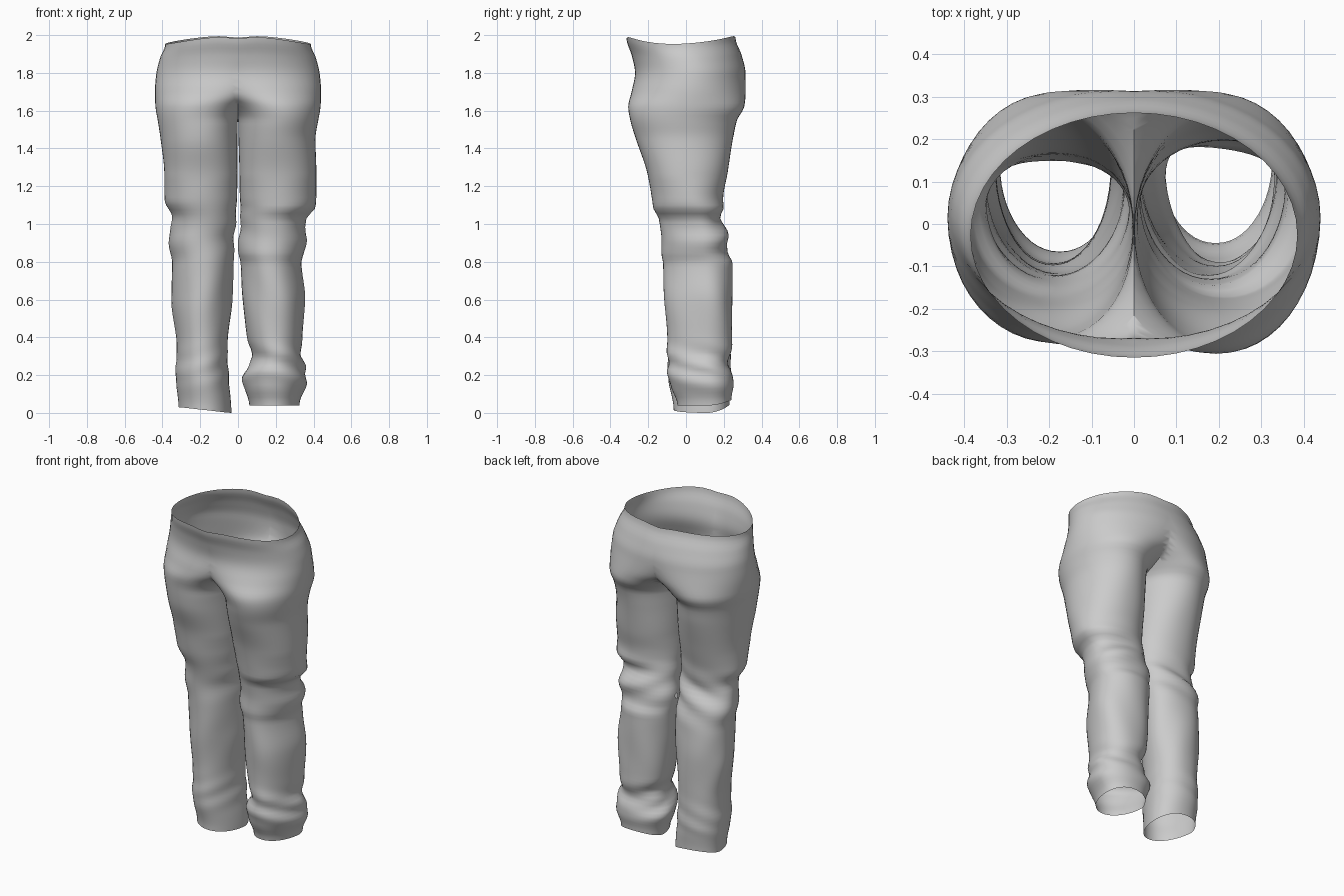
import bpy, bmesh, math

if "Cube" in bpy.data.objects:
    bpy.data.objects.remove(bpy.data.objects["Cube"])

# Rows: height, inner x, outer x, front y, back y. Negative inner x overlaps
# the other side and is trimmed at the centre, which forms the crotch curve.
SEAT = [
    (2.00, -.385, .385, -.315, .262), (1.90, -.413, .413, -.287, .295),
    (1.80, -.36, .432, -.270, .315), (1.70, -.21, .44, -.288, .316),
    (1.62, -.05, .437, -.306, .308), (1.55, .001, .425, -.295, .270),
    (1.45, .003, .410, -.265, .248)]
RIGHT = [
    (1.27, .008, .415, -.205, .22), (1.12, .01, .415, -.178, .195),
    (1.08, .015, .405, -.172, .20), (1.03, .015, .36, -.145, .185),
    (.92, .003, .362, -.13, .225), (.85, .002, .35, -.13, .22),
    (.79, .015, .335, -.12, .245), (.60, .025, .355, -.115, .245),
    (.38, .05, .34, -.10, .245), (.30, .08, .335, -.10, .235),
    (.25, .05, .352, -.095, .22), (.17, .025, .365, -.09, .255),
    (.04, .06, .325, -.045, .24)]
LEFT = [
    (1.27, .003, .390, -.20, .20), (1.12, .006, .388, -.172, .165),
    (1.03, .012, .345, -.145, .155), (.92, .02, .37, -.125, .19),
    (.80, .022, .35, -.12, .22), (.60, .032, .35, -.11, .235),
    (.35, .055, .325, -.095, .235), (.20, .05, .33, -.095, .24),
    (0, .035, .315, -.065, .23)]
SEGS = 48
STEP = .022


def smooth_rows(rows):
    """Resample the rows with limited tangents so they do not overshoot."""
    def slope(i, k):
        if i == 0 or i == len(rows) - 1:
            return 0
        a, b, c = rows[i - 1], rows[i], rows[i + 1]
        s, t = (b[k] - a[k]) / (b[0] - a[0]), (c[k] - b[k]) / (c[0] - b[0])
        return 2 * s * t / (s + t) if s * t > 0 else 0
    out = []
    for i in range(len(rows) - 1):
        a, b = rows[i], rows[i + 1]
        h = b[0] - a[0]
        n = max(2, round(-h / STEP))
        for j in range(n):
            t = j / n
            row = [a[0] + h * t]
            for k in range(1, 5):
                row.append((2*t**3 - 3*t**2 + 1) * a[k] + (3*t**2 - 2*t**3) * b[k]
                           + h * ((t**3 - 2*t**2 + t) * slope(i, k)
                                  + (t**3 - t**2) * slope(i + 1, k)))
            out.append(row)
    return out + [list(rows[-1])]


def bump(v, mid, width):
    return math.exp(-((v - mid) / width) ** 2)


def folds(z, ang, phase, ankle):
    """Diagonal creases at the knee, ankle and shin."""
    back = .5 + .5 * math.sin(ang)
    f = .009 * bump(z, .97, .12) * (.1 + back) * math.sin(40 * z + 3 * math.cos(ang) + phase)
    f += ankle * bump(z, .24, .09) * math.sin(50 * z + 3 * math.sin(ang + phase))
    f += .003 * bump(z, .6, .2) * math.sin(10 * z + 4 * ang + phase)
    return f


def add_half(bm, rows, side, phase, ankle, hem_out, hem_back, flat):
    half = bmesh.new()
    rings = []
    for z, xi, xo, yf, yb in smooth_rows(rows):
        ring = []
        # Lower legs are egg-shaped: narrow shin in front, broad behind
        thigh = bump(z, 1.3, .13)
        leg = min(1, max(0, (1.25 - z) / .25))
        p = 2 / (2.0 + .15 * max(leg, thigh))
        cx, rx = (xi + xo) / 2, (xo - xi) / 2
        cy = yf + (yb - yf) * (.5 + .12 * leg)
        for i in range(SEGS):
            ang = 2 * math.pi * i / SEGS
            c, s = math.cos(ang), math.sin(ang)
            d = folds(z, ang, phase, ankle) if z < 1.42 else 0
            ry = yb - cy if s > 0 else cy - yf
            egg = 1 - .12 * leg * max(0, -s)
            x = cx + (rx + d) * egg * math.copysign(abs(c) ** p, c)
            y = cy + (ry + d) * math.copysign(abs(s) ** p, s)
            # One side of the seat is flatter in front
            y += flat * bump(z, 1.58, .12) * min(1, max(0, x) / .2) * max(0, -s)
            # Wavy waist edge and tilted hem
            top = max(0, (z - 1.8) / .2)
            low = max(0, 1 - z / .2)
            dip = .05 * min(1, (x / .385) ** 2) - .006 * math.sin(9 * y + 1)
            zz = z - top * (max(0, dip) + .012 * bump(x, 0, .07))
            zz += low * (hem_out * (.5 + .5 * c) + hem_back * max(0, s) ** 1.5)
            ring.append(half.verts.new((x, y, zz)))
        rings.append(ring)
    for a, b in zip(rings, rings[1:]):
        for i in range(SEGS):
            j = (i + 1) % SEGS
            half.faces.new((a[i], a[j], b[j], b[i]))
    # Trim at the centre line
    bmesh.ops.bisect_plane(half, geom=half.verts[:] + half.edges[:] + half.faces[:],
                           plane_co=(0, 0, 0), plane_no=(1, 0, 0), clear_inner=True)
    copy = {v: bm.verts.new((v.co.x * side, v.co.y, v.co.z)) for v in half.verts}
    for f in half.faces:
        bm.faces.new([copy[v] for v in f.verts])
    half.free()


# Trousers: two trimmed leg tubes welded along the seat seam
bm = bmesh.new()
add_half(bm, SEAT + RIGHT, 1, .4, .009, 0, .035, 0)
add_half(bm, SEAT + LEFT, -1, 2.1, .003, .03, .03, .03)
seam = [v for v in bm.verts if abs(v.co.x) < 1e-4 and v.co.z > 1.5]
bmesh.ops.remove_doubles(bm, verts=seam, dist=.002)
bmesh.ops.recalc_face_normals(bm, faces=bm.faces[:])
mesh = bpy.data.meshes.new("trousers")
bm.to_mesh(mesh)
bm.free()
trousers = bpy.data.objects.new("trousers", mesh)
bpy.context.collection.objects.link(trousers)
bpy.context.view_layer.objects.active = trousers
trousers.select_set(True)
bpy.ops.object.shade_smooth_by_angle(angle=math.radians(60))
